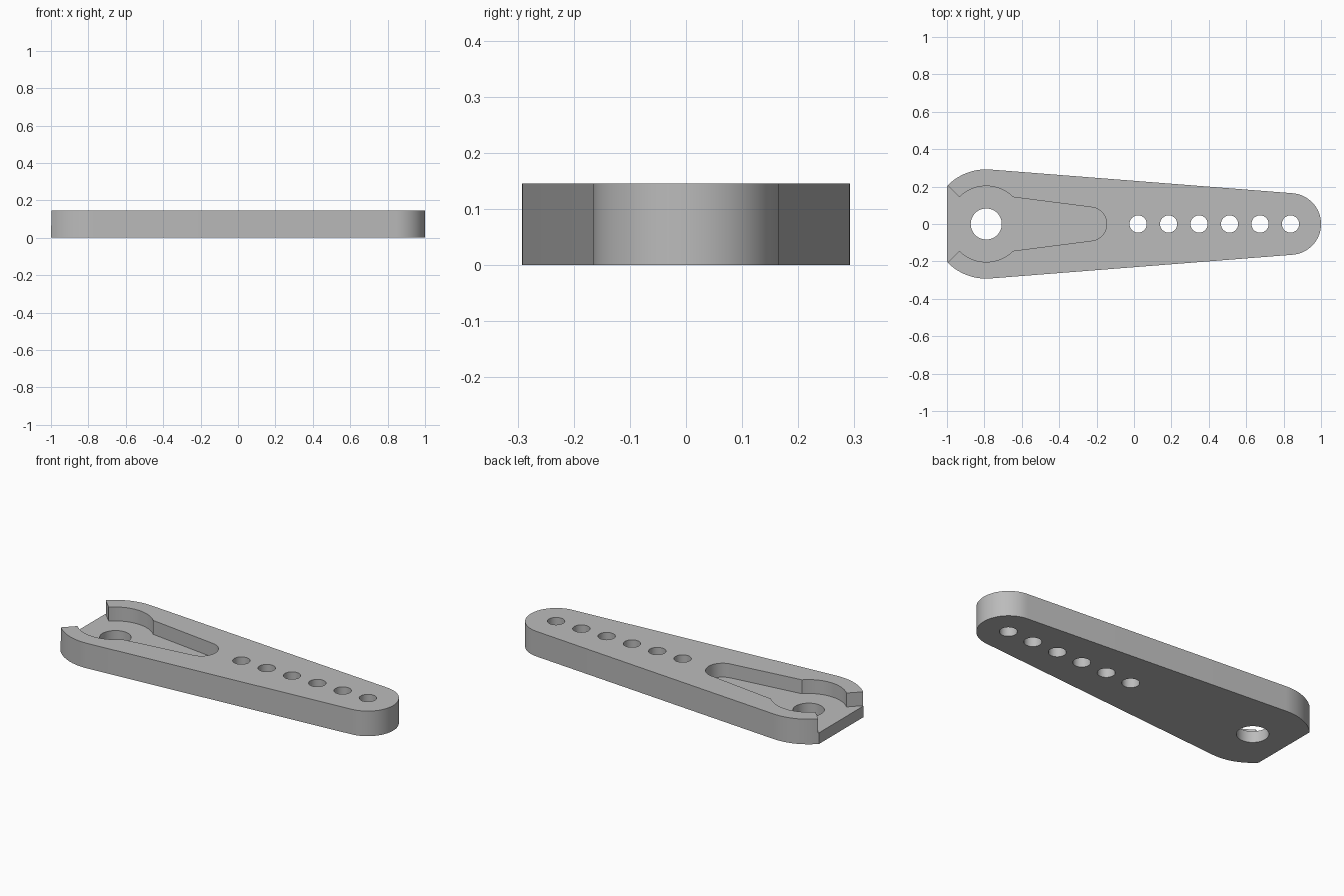
import bpy, bmesh
from math import sin, cos, pi, asin, radians

old = bpy.data.objects.get("Cube")
if old:
    bpy.data.objects.remove(old)

HEIGHT, FLOOR = 0.146, 0.065
HUB_X, TIP_X = -0.79, 0.835

grey = bpy.data.materials.new("plain grey")
grey.use_nodes = True
grey.diffuse_color = (0.5, 0.5, 0.5, 1)
grey.node_tree.nodes["Principled BSDF"].inputs["Base Color"].default_value = (0.5, 0.5, 0.5, 1)


def arc(cx, r, a0, a1, n):
    """Points on an arc centred on the x axis."""
    return [(cx + r * cos(a0 + (a1 - a0) * i / n), r * sin(a0 + (a1 - a0) * i / n))
            for i in range(n + 1)]


def mirrored(half):
    """Close a half outline that lies above the x axis."""
    return half + [(x, -y) for x, y in reversed(half) if y > 1e-5]


def prism(name, points, z0, z1):
    bm = bmesh.new()
    face = bm.faces.new([bm.verts.new((x, y, z0)) for x, y in points])
    top = bmesh.ops.extrude_face_region(bm, geom=[face])["geom"]
    bmesh.ops.translate(bm, vec=(0, 0, z1 - z0),
                        verts=[v for v in top if isinstance(v, bmesh.types.BMVert)])
    bmesh.ops.recalc_face_normals(bm, faces=bm.faces)
    mesh = bpy.data.meshes.new(name)
    bm.to_mesh(mesh)
    bm.free()
    mesh.materials.append(grey)
    obj = bpy.data.objects.new(name, mesh)
    bpy.context.collection.objects.link(obj)
    return obj


# Tapered arm: tip arc, tangent side, hub arc cut flat at the end
hub_r, tip_r = 0.292, 0.165
tangent = pi / 2 - asin((hub_r - tip_r) / (TIP_X - HUB_X))
flat = pi - asin(0.203 / hub_r)
arm = prism("lever_arm", mirrored(arc(TIP_X, tip_r, 0, tangent, 20)
                                  + arc(HUB_X, hub_r, tangent, flat, 20)), 0, HEIGHT)

# Pocket: rounded slot, round hub recess, flared open mouth
pocket = mirrored(arc(-0.236, 0.09, 0, radians(83), 16)
                  + arc(HUB_X, 0.203, radians(45), radians(135), 24)
                  + [(HUB_X - 0.3, 0.3)])
cutters = [prism("pocket_cutter", pocket, FLOOR, HEIGHT + 0.1)]

# Hub bore and the row of holes
holes = [(HUB_X, 0.083)] + [(0.022 + 0.163 * i, 0.046) for i in range(6)]
for x, r in holes:
    cutters.append(prism("hole_cutter", arc(x, r, 0, 2 * pi, 48)[:-1], -0.1, HEIGHT + 0.1))

bpy.context.view_layer.objects.active = arm
arm.select_set(True)
for cutter in cutters:
    mod = arm.modifiers.new("cut", "BOOLEAN")
    mod.operation, mod.solver, mod.object = "DIFFERENCE", "EXACT", cutter
    bpy.ops.object.modifier_apply(modifier=mod.name)
    bpy.data.objects.remove(cutter)

bpy.ops.object.shade_smooth_by_angle(angle=radians(30))
